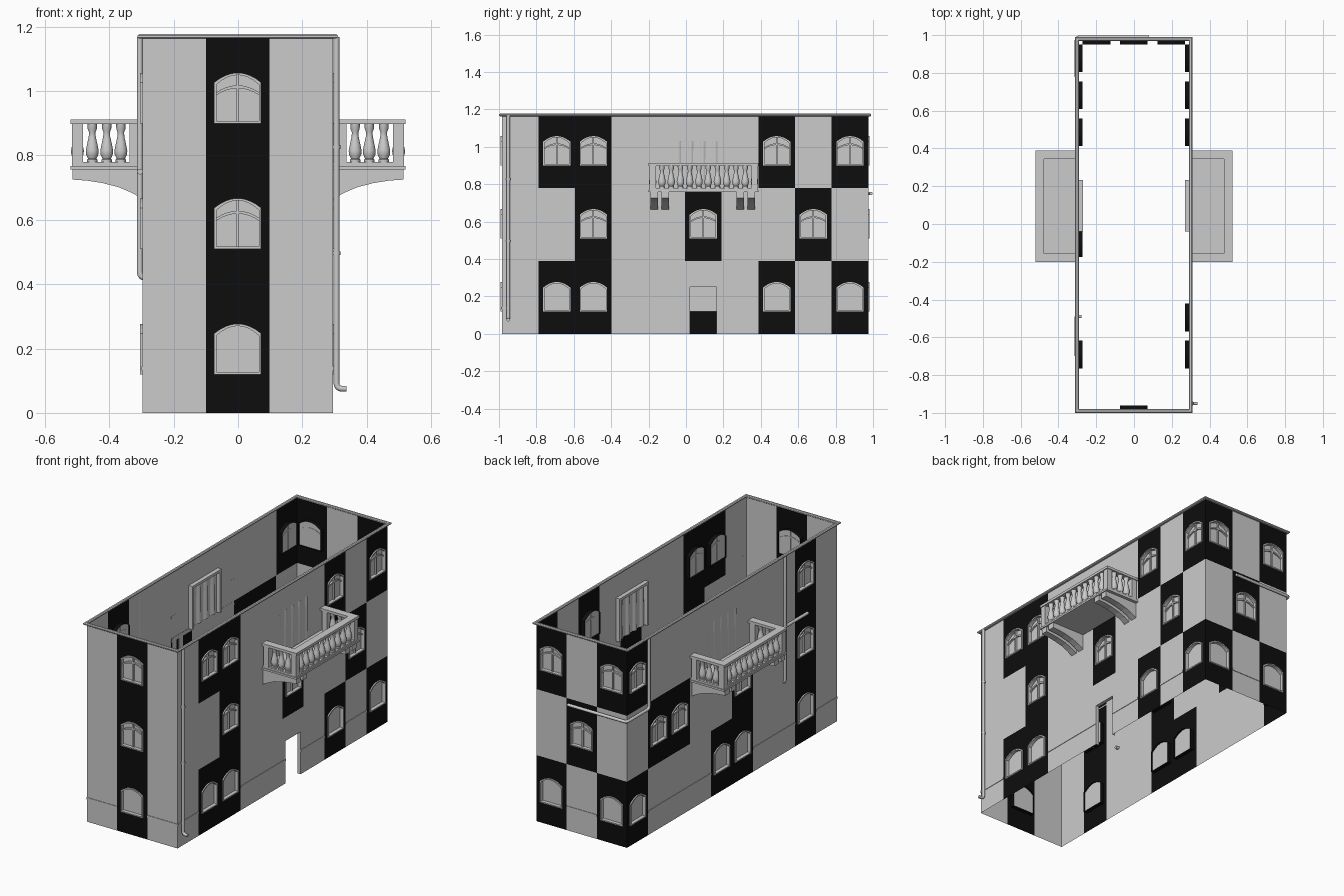
import bpy, bmesh, math
from mathutils import Vector

if "Cube" in bpy.data.objects:
    bpy.data.objects.remove(bpy.data.objects["Cube"])

XL, XR, Y0, Y1 = -0.297, 0.295, -0.985, 0.975
H = 0.39          # storey height
C = 0.196         # cell width
black = bpy.data.materials.new("black_paint")
black.diffuse_color = (0.004, 0.004, 0.004, 1)
black.use_nodes = True
black.node_tree.nodes["Principled BSDF"].inputs["Base Color"].default_value = black.diffuse_color

# wall mapping: u along wall, z up, d depth towards the inside
WALLS = {
    "right": (lambda u, z, d: Vector((XR - d, Y0 + u, z)), 10, {0: (1, 2, 7, 9), 1: (2, 5, 8), 2: (1, 2, 7, 9)}),
    "left": (lambda u, z, d: Vector((XL + d, Y0 + u, z)), 10, {0: (1, 4, 5, 9), 1: (1, 4, 7, 8), 2: (1, 9)}),
    "front": (lambda u, z, d: Vector((XL + u, Y0 + d, z)), 3, {0: (1,), 1: (1,), 2: (1,)}),
    "back": (lambda u, z, d: Vector((XL + u, Y1 - d, z)), 3, {0: (0, 2), 1: (1,), 2: (0, 2)}),
}


def finish(name, bm, mat=None, smooth=False, mirror=False):
    bmesh.ops.recalc_face_normals(bm, faces=bm.faces)
    me = bpy.data.meshes.new(name)
    bm.to_mesh(me)
    bm.free()
    ob = bpy.data.objects.new(name, me)
    bpy.context.collection.objects.link(ob)
    if mat:
        me.materials.append(mat)
    if mirror:
        ob.modifiers.new("mirror", "MIRROR")
    if smooth:
        bpy.ops.object.select_all(action="DESELECT")
        bpy.context.view_layer.objects.active = ob
        ob.select_set(True)
        bpy.ops.object.shade_smooth_by_angle(angle=math.radians(40))
    return ob


def poly(bm, pts):
    return bm.faces.new([bm.verts.new(p) for p in pts])


def flat(bm, P, pts, d=0.0):
    poly(bm, [P(u, z, d) for u, z in pts])


def rect(bm, P, u0, u1, z0, z1, d=0.0):
    flat(bm, P, [(u0, z0), (u1, z0), (u1, z1), (u0, z1)], d)


def bridge(bm, a, b, closed=True):
    for i in range(len(a) if closed else len(a) - 1):
        j = (i + 1) % len(a)
        poly(bm, [a[i], a[j], b[j], b[i]])


def prism(bm, P, pts, d0, d1):
    a, b = ([P(u, z, d) for u, z in pts] for d in (d0, d1))
    poly(bm, a)
    poly(bm, b)
    bridge(bm, a, b)


def box(bm, x0, x1, y0, y1, z0, z1):
    prism(bm, lambda u, z, d: Vector((u, d, z)), [(x0, z0), (x1, z0), (x1, z1), (x0, z1)], y0, y1)


def arch(c, w, side, rise, n=8):
    return [(c + w * (2 * i / n - 1), side + rise * (1 - (2 * i / n - 1) ** 2)) for i in range(n + 1)]


def outline(c, z, inset=0.0):
    w = 0.073 - inset
    return [(c + w, z + 0.12 + inset), (c - w, z + 0.12 + inset)] + arch(c, w, z + 0.247 - inset, 0.03)


def window(bd, bf, bp, P, u, z, w, mullions):
    c = u + w / 2
    o = outline(c, z)
    l, r, b, s, t = c - 0.073, c + 0.073, z + 0.12, z + 0.247, z + H
    # dark panel around the opening, with reveal
    rect(bd, P, u, u + w, z, b)
    rect(bd, P, u, l, b, s)
    rect(bd, P, r, u + w, b, s)
    a = o[2:]
    for p, q in zip(a, a[1:]):
        flat(bd, P, [p, q, (q[0], t), (p[0], t)])
    rect(bd, P, u, l, s, t)
    rect(bd, P, r, u + w, s, t)
    bridge(bd, [P(*p, 0) for p in o], [P(*p, 0.025) for p in o])
    # frame ring
    i = outline(c, z, 0.007)
    rings = [[P(*p, d) for p in q] for q, d in ((o, 0.0), (o, -0.007), (i, -0.007), (i, 0.014))]
    for m, n in zip(rings, rings[1:]):
        bridge(bf, m, n)
    flat(bp, P, o, 0.014)
    # centre bar and arched transom
    if mullions:
        prism(bf, P, [(c - .004, b), (c + .004, b), (c + .004, s + .026), (c - .004, s + .026)], 0.005, 0.016)
        lo, hi = arch(c, 0.07, s - 0.042, 0.024), arch(c, 0.07, s - 0.033, 0.024)
        prism(bf, P, lo + hi[::-1], 0.005, 0.016)


# walls, dark panels, windows
for name, (P, n, cells) in WALLS.items():
    w = C if n == 10 else (XR - XL) / 3
    bw, bd, bf, bp, bt = (bmesh.new() for _ in range(5))
    for row in range(3):
        for col in range(n):
            u, z = col * w, row * H
            if col in cells[row]:
                window(bd, bf, bp, P, u, z, w, row > 0)
                continue
            spans = [(u, u + w)]
            if name == "right" and row == 0 and col == 5:      # doorway
                a, b = u + 0.027, u + 0.168
                spans = [(u, a), (b, u + w)]
                rect(bw, P, a, b, 0.25, H)
                edge = [(a, 0), (a, 0.25), (b, 0.25), (b, 0)]
                bridge(bw, [P(*p, 0) for p in edge], [P(*p, 0.02) for p in edge], False)
                for s0, s1 in spans:
                    rect(bw, P, s0, s1, 0.25, H)
                for s0, s1 in spans:
                    rect(bw, P, s0, s1, 0, 0.25)
            else:
                rect(bw, P, u, u + w, z, z + H)
            if row == 0:                                        # plinth line
                for s0, s1 in spans:
                    prism(bt, P, [(s0, .132), (s1, .132), (s1, .144), (s0, .144)], -0.003, 0.0)
    bmesh.ops.remove_doubles(bw, verts=bw.verts, dist=1e-5)
    finish(name + "_wall", bw)
    finish(name + "_dark_panels", bd, black)
    finish(name + "_window_frames", bf)
    finish(name + "_window_panes", bp)
    finish(name + "_plinth_line", bt)

# roof edge trim
bm = bmesh.new()


def loop(o, z):
    return [Vector((x, y, z)) for x, y in ((XL - o, Y0 - o), (XR + o, Y0 - o), (XR + o, Y1 + o), (XL - o, Y1 + o))]


prof = [(0.015, 1.167), (0.015, 1.173), (0.01, 1.177), (0, 1.177), (-0.005, 1.173), (-0.005, 1.167), (0, 1.163), (0.01, 1.163)]
for k in range(len(prof)):
    bridge(bm, loop(*prof[k - 1]), loop(*prof[k]))
finish("roof_trim", bm)

# balconies (right side, mirrored to the left)
BY0, BY1, BX = -0.2, 0.388, 0.521
bm = bmesh.new()
box(bm, 0.296, BX, BY0, BY1, 0.757, 0.768)
box(bm, 0.296, BX - 0.005, BY0 + 0.005, BY1 - 0.005, 0.768, 0.779)
finish("balcony_floor", bm, mirror=True)

bm = bmesh.new()
U = lambda u, v, z: Vector((u, v, z))
plan = [(0.296, BY0), (BX, BY0), (BX, BY1), (0.296, BY1),
        (0.296, BY1 - 0.044), (BX - 0.044, BY1 - 0.044), (BX - 0.044, BY0 + 0.044), (0.296, BY0 + 0.044)]
prism(bm, U, plan, 0.897, 0.912)
finish("balcony_handrail", bm, mirror=True)

bm = bmesh.new()
for y in (BY0 + 0.022, BY1 - 0.022):
    for x in (0.32, BX - 0.022):
        box(bm, x - 0.017, x + 0.017, y - 0.017, y + 0.017, 0.779, 0.897)
finish("balcony_posts", bm, mirror=True)

bm = bmesh.new()
vase = [(.016, .779), (.016, .787), (.013, .79), (.019, .803), (.02, .815), (.016, .835),
        (.011, .858), (.01, .872), (.014, .882), (.015, .897)]
spots = [(BX - 0.022, BY0 + 0.022 + 0.544 * k / 11) for k in range(1, 11)]
spots += [(x, y) for x in (0.364, 0.408, 0.453) for y in (BY0 + 0.022, BY1 - 0.022)]
for x, y in spots:
    rings = [[bm.verts.new((x + r * math.cos(k * math.pi / 6), y + r * math.sin(k * math.pi / 6), z))
              for k in range(12)] for r, z in vase]
    for a, b in zip(rings, rings[1:]):
        for k in range(12):
            bm.faces.new((a[k - 1], a[k], b[k], b[k - 1]))
finish("balcony_balusters", bm, smooth=True, mirror=True)

bm = bmesh.new()
side = [(0.296, 0.757), (0.515, 0.757), (0.515, 0.725), (0.47, 0.722), (0.42, 0.714), (0.37, 0.701), (0.33, 0.684), (0.296, 0.665)]
for y in (-0.17, -0.11, 0.29, 0.35):
    prism(bm, lambda u, z, d: Vector((u, d, z)), side, y - 0.02, y + 0.02)
finish("balcony_brackets", bm, mirror=True)

# balcony doors: pleated curtain showing in the wall, frame on the inside
bm = bmesh.new()
N = 48
cols = []
for k in range(N + 1):
    y = -0.04 + 0.26 * k / N
    x = 0.294 + 0.007 * math.cos(2 * math.pi * 4 * k / N)
    cols.append([bm.verts.new((x - 0.003 * (1 - t), y, 0.779 + 0.251 * t)) for t in (0, 0.5, 1)])
for a, b in zip(cols, cols[1:]):
    for t in (0, 1):
        bm.faces.new((a[t], b[t], b[t + 1], a[t + 1]))
finish("balcony_door_curtain", bm, smooth=True, mirror=True)
bm = bmesh.new()
for y in (-0.04, 0.218):
    box(bm, 0.27, 0.294, y, y + 0.015, 0.779, 1.035)
box(bm, 0.27, 0.294, -0.025, 0.218, 1.02, 1.035)
finish("balcony_door_frame", bm, mirror=True)


# drain pipes
def pipe(name, pts, r=0.009, fillet=0.018):
    pts = [Vector(p) for p in pts]
    path = [pts[0]]
    for a, p, b in zip(pts, pts[1:], pts[2:]):
        s, e = p + (a - p).normalized() * fillet, p + (b - p).normalized() * fillet
        path += [s.lerp(p, t).lerp(p.lerp(e, t), t) for t in (0, .25, .5, .75, 1)]
    path.append(pts[-1])
    cu = bpy.data.curves.new(name, "CURVE")
    cu.dimensions, cu.bevel_depth, cu.bevel_resolution, cu.use_fill_caps = "3D", r, 3, True
    sp = cu.splines.new("POLY")
    sp.points.add(len(path) - 1)
    for q, v in zip(sp.points, path):
        q.co = (*v, 1)
    ob = bpy.data.objects.new(name, cu)
    bpy.context.collection.objects.link(ob)
    bpy.ops.object.select_all(action="DESELECT")
    bpy.context.view_layer.objects.active = ob
    ob.select_set(True)
    bpy.ops.object.convert(target="MESH")
    bpy.ops.object.shade_smooth_by_angle(angle=math.radians(40))


PX, PB = -0.305, 0.989
pipe("right_drain_pipe", [(0.306, -0.95, 1.168), (0.306, -0.95, 0.075), (0.337, -0.95, 0.075)])
for k, z in enumerate((0.82, 0.49)):
    pipe(f"drain_clamp_{k}", [(0.306, -0.95, z), (0.306, -0.95, z + 0.012)], 0.012)
pipe("left_drain_pipe", [(PX, -0.49, 1.168), (PX, -0.49, 0.42), (-0.277, -0.49, 0.42)])
pipe("left_branch_pipe", [(PX, -0.49, 0.75), (PX, -0.70, 0.75)])
pipe("back_corner_pipe", [(PX, 0.78, 1.168), (PX, 0.78, 0.75), (PX, PB, 0.75), (0.08, PB, 0.75)])
